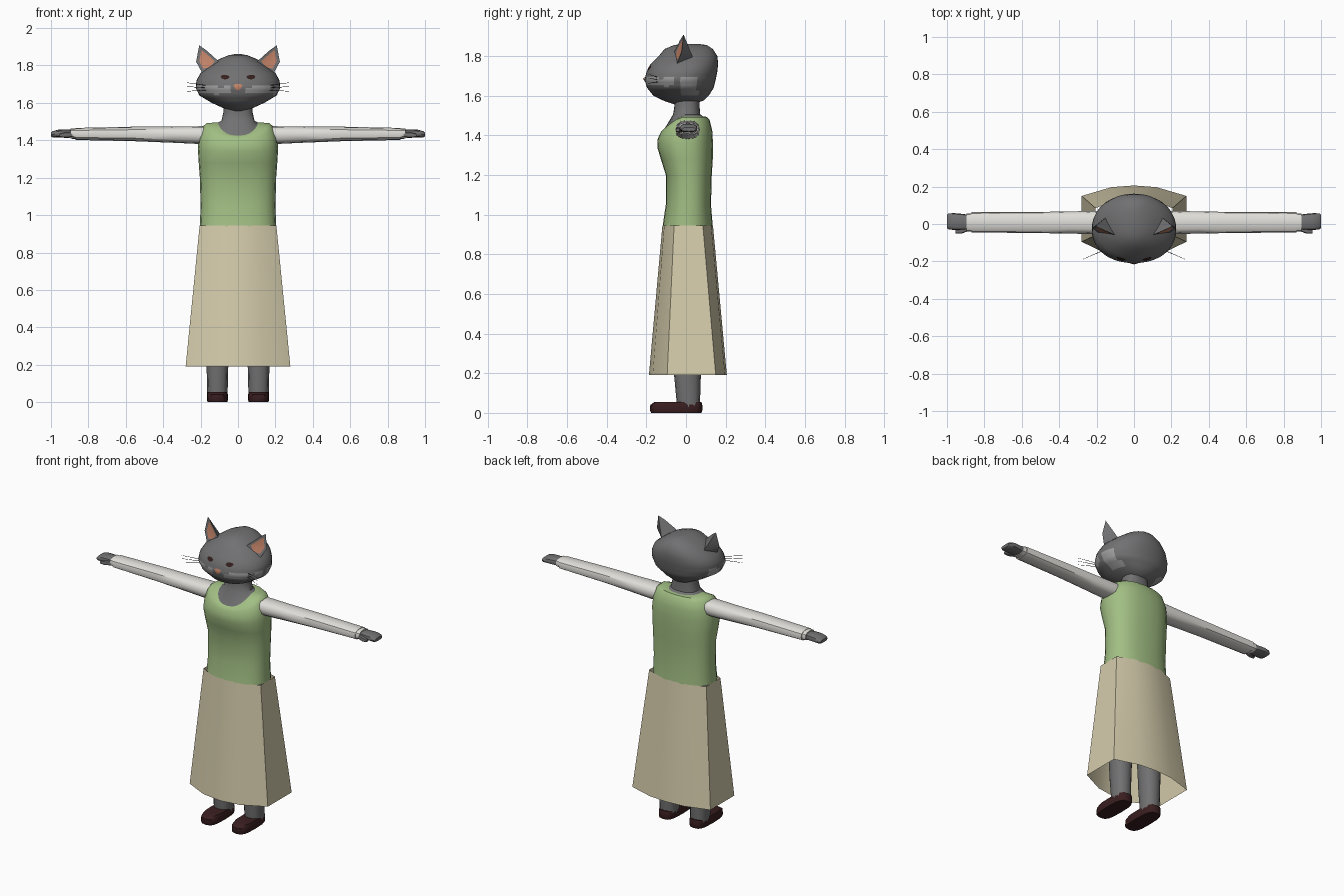
import bpy, bmesh, math
from mathutils import Vector

if "Cube" in bpy.data.objects:
    bpy.data.objects.remove(bpy.data.objects["Cube"])


def material(name, rgb):
    m = bpy.data.materials.new(name)
    m.diffuse_color = (*rgb, 1)
    m.use_nodes = True
    m.node_tree.nodes["Principled BSDF"].inputs["Base Color"].default_value = m.diffuse_color
    return m


FUR = material("grey fur", (0.165, 0.165, 0.17))
PALE = material("pale fur", (0.34, 0.34, 0.34))
GREEN = material("green top", (0.36, 0.52, 0.23))
CREAM = material("cream skirt", (0.66, 0.60, 0.41))
WHITE = material("white sleeve", (0.74, 0.73, 0.69))
SHOE = material("dark brown leather", (0.042, 0.013, 0.014))
SALMON = material("salmon skin", (0.55, 0.23, 0.14))
DARK = material("eye brown", (0.035, 0.014, 0.012))
BLACK = material("whisker black", (0.03, 0.03, 0.03))


def finish(name, bm, mats, mirror=False, angle=40):
    me = bpy.data.meshes.new(name)
    bm.to_mesh(me)
    bm.free()
    for m in mats:
        me.materials.append(m)
    me.polygons.foreach_set("use_smooth", [True] * len(me.polygons))
    me.set_sharp_from_angle(angle=math.radians(angle))
    ob = bpy.data.objects.new(name, me)
    bpy.context.collection.objects.link(ob)
    if mirror:
        mod = ob.modifiers.new("Mirror", 'MIRROR')
        mod.use_mirror_merge = False
    return ob


def loft(name, rings, mats, caps=(True, True), rule=None, mirror=False, angle=40):
    """Skin a list of closed rings; rule(face centre, ring index) picks the material."""
    bm = bmesh.new()
    vs = [[bm.verts.new(p) for p in r] for r in rings]
    n = len(rings[0])
    for i in range(len(vs) - 1):
        for j in range(n):
            k = (j + 1) % n
            f = bm.faces.new((vs[i][j], vs[i][k], vs[i + 1][k], vs[i + 1][j]))
            if rule:
                f.material_index = rule(f.calc_center_median(), i)
    if caps[0]:
        bm.faces.new(vs[0][::-1])
    if caps[1]:
        f = bm.faces.new(vs[-1])
        if rule:
            f.material_index = rule(f.calc_center_median(), len(vs) - 2)
    bmesh.ops.recalc_face_normals(bm, faces=bm.faces)
    return finish(name, bm, mats, mirror, angle)


def unit(n, p):
    """Superellipse outline of n points."""
    for i in range(n):
        a = 2 * math.pi * i / n
        c, s = math.cos(a), math.sin(a)
        yield (math.copysign(abs(c) ** (2 / p), c), math.copysign(abs(s) ** (2 / p), s))


def level(z, rx, front, back, n=24, p=2.4, cx=0.0, drop=0.0):
    """Horizontal ring; drop lowers its front."""
    cy, ry = (front + back) / 2, (back - front) / 2
    return [(cx + rx * u, cy + ry * v, z - drop * max(0, -v) ** 1.5) for u, v in unit(n, p)]


def upright(x, zc, rz, yc, ry, n=12, p=2.6):
    """Ring across the arm direction."""
    return [(x, yc + ry * u, zc + rz * v) for u, v in unit(n, p)]


# --- Torso with scooped neckline, then neck ---
loft("torso", [
    level(0.94, 0.204, -0.118, 0.135), level(1.05, 0.200, -0.102, 0.126),
    level(1.20, 0.204, -0.102, 0.130), level(1.28, 0.210, -0.127, 0.135),
    level(1.36, 0.215, -0.145, 0.136, drop=0.02), level(1.42, 0.208, -0.143, 0.133, drop=0.04),
    level(1.475, 0.188, -0.132, 0.120, drop=0.07), level(1.493, 0.165, -0.126, 0.105, drop=0.075),
    level(1.495, 0.105, -0.112, 0.085, drop=0.07)], [GREEN], (False, False))
loft("neck", [
    level(1.495, 0.106, -0.113, 0.086, drop=0.07), level(1.505, 0.088, -0.065, 0.072),
    level(1.55, 0.078, -0.058, 0.068), level(1.62, 0.075, -0.058, 0.068)], [FUR])


# --- Skirt, faceted and open at the hem ---
def skirt_ring(z, half):
    right = [(x, y, z) for x, y in half]
    return right + [(-x, y, z) for x, y, z in right[-2:0:-1]]


waist = [(0, -.119), (.11, -.110), (.205, -.06), (.205, .085), (.10, .127), (0, .136)]
hem = [(0, -.187), (.13, -.168), (.28, -.095), (.28, .15), (.12, .197), (0, .206)]
mix = lambda t: [(a[0] + (b[0] - a[0]) * t, a[1] + (b[1] - a[1]) * t) for a, b in zip(waist, hem)]
loft("skirt", [skirt_ring(0.945 - 0.755 * t, mix(t)) for t in (0, 0.35, 0.7, 1)],
     [CREAM], (False, False))

# --- Legs and shoes ---
loft("leg", [
    level(0.03, 0.054, -0.045, 0.070, 12, cx=0.11), level(0.19, 0.058, -0.060, 0.075, 12, cx=0.11),
    level(0.50, 0.072, -0.070, 0.080, 12, cx=0.11), level(0.88, 0.085, -0.080, 0.090, 12, cx=0.105)],
    [FUR], mirror=True)
loft("shoe", [
    level(0.0, 0.052, -0.176, 0.078, 16, 3.2, 0.11), level(0.012, 0.056, -0.182, 0.082, 16, 3.2, 0.11),
    level(0.040, 0.056, -0.180, 0.082, 16, 3.2, 0.11), level(0.054, 0.052, -0.160, 0.078, 16, 3.2, 0.11)],
    [SHOE], mirror=True)

# --- Arms ---
loft("sleeve", [
    upright(0.15, 1.430, 0.046, 0.008, 0.060), upright(0.22, 1.428, 0.047, 0.008, 0.062),
    upright(0.35, 1.430, 0.043, 0.008, 0.059), upright(0.55, 1.434, 0.039, 0.008, 0.056),
    upright(0.87, 1.434, 0.032, 0.009, 0.054)], [WHITE], mirror=True)
loft("cuff", [
    upright(0.86, 1.435, 0.029, 0.008, 0.050), upright(0.895, 1.436, 0.027, 0.009, 0.047)],
    [WHITE], mirror=True)
loft("hand", [
    upright(0.87, 1.435, 0.020, 0.010, 0.036), upright(0.915, 1.436, 0.023, 0.011, 0.043),
    upright(0.96, 1.436, 0.021, 0.013, 0.045), upright(0.99, 1.432, 0.017, 0.014, 0.043),
    upright(1.00, 1.430, 0.010, 0.014, 0.036)], [FUR], mirror=True)
loft("thumb", [
    upright(0.885, 1.430, 0.013, -0.022, 0.016, 8), upright(0.925, 1.428, 0.014, -0.037, 0.015, 8),
    upright(0.955, 1.426, 0.008, -0.042, 0.009, 8)], [FUR], mirror=True)

# --- Head: rows of height, half width, front, back ---
HEAD = [(1.556, .025, -.06, .03), (1.575, .085, -.115, .09), (1.60, .14, -.165, .115),
        (1.64, .207, -.197, .14), (1.68, .226, -.209, .15), (1.72, .222, -.199, .158),
        (1.76, .20, -.178, .162), (1.80, .15, -.137, .158), (1.835, .10, -.108, .135),
        (1.855, .05, -.06, .105), (1.861, .015, -.01, .06)]
HP = 2.15


def head_at(z):
    for a, b in zip(HEAD, HEAD[1:]):
        if z <= b[0]:
            t = (z - a[0]) / (b[0] - a[0])
            return [p + (q - p) * t for p, q in zip(a, b)]
    return list(HEAD[-1])


def on_face(x, z, off):
    """Point on the front of the head, lifted by off."""
    _, rx, f, b = head_at(z)
    k = max(0.0, 1 - (abs(x) / rx) ** HP) ** (1 / HP)
    return Vector((x, (f + b) / 2 - (b - f) / 2 * k - off, z))


def fur_rule(c, i):
    a, jag = abs(c.x), 0.008 * math.sin(c.x * 90 + c.y * 60)
    muzzle = c.y < -0.05 and a > 0.035 and 1.652 + jag < c.z < 1.69 + jag
    cheek = -0.03 < c.y < 0.06 and a > 0.11 and 1.592 + jag < c.z < 1.688 + jag
    return 1 if muzzle or cheek else 0


heights = []
for a, b in zip(HEAD, HEAD[1:]):
    steps = 3 if 1.59 < a[0] < 1.70 else 1
    heights += [a[0] + (b[0] - a[0]) * s / steps for s in range(steps)]
heights.append(HEAD[-1][0])
loft("head", [level(*head_at(z), n=40, p=HP) for z in heights], [FUR, PALE], rule=fur_rule, angle=50)


# --- Eyes and nose as thin plates following the face ---
def plate(name, outline, mat, off, bump=0.0, mirror=False):
    bm = bmesh.new()
    cx = sum(p[0] for p in outline) / len(outline)
    cz = sum(p[1] for p in outline) / len(outline)
    mid = bm.verts.new(on_face(cx, cz, off + bump))
    rim = [bm.verts.new(on_face(x, z, off)) for x, z in outline]
    for i in range(len(rim)):
        f = bm.faces.new((mid, rim[i - 1], rim[i]))
        f.normal_update()
        if f.normal.y > 0:
            f.normal_flip()
    finish(name, bm, [mat], mirror)


plate("eye", [(.045, 1.738), (.052, 1.746), (.068, 1.750), (.085, 1.748), (.093, 1.742),
              (.086, 1.730), (.070, 1.725), (.054, 1.729)], DARK, 0.005, mirror=True)
plate("nose", [(-.025, 1.692), (-.016, 1.700), (.016, 1.700), (.025, 1.692),
               (.010, 1.672), (0, 1.666), (-.010, 1.672)], SALMON, 0.004, 0.004)

# --- Ears: rim, recessed lining and a pointed back ---
bm = bmesh.new()
rim = [Vector(p) for p in ((.207, -.012, 1.908), (.168, -.030, 1.880), (.103, -.058, 1.822),
                           (.135, -.062, 1.775), (.192, -.045, 1.762), (.224, -.022, 1.820))]
centre = sum(rim, Vector()) / len(rim)
outer = [bm.verts.new(p) for p in rim]
inner = [bm.verts.new(centre + (p - centre) * 0.68 + Vector((0, 0.004, 0))) for p in rim]
back = bm.verts.new((.150, .035, 1.790))
for i in range(len(rim)):
    bm.faces.new((outer[i - 1], outer[i], inner[i], inner[i - 1]))
    bm.faces.new((outer[i], outer[i - 1], back))
bm.faces.new(inner).material_index = 1
bmesh.ops.recalc_face_normals(bm, faces=bm.faces)
finish("ear", bm, [FUR, SALMON], mirror=True)

# --- Whiskers ---
for z0, z1 in ((1.690, 1.708), (1.680, 1.687), (1.670, 1.662)):
    loft("whisker", [upright(0.15, z0, 0.002, -0.135, 0.002, 4, 2),
                     upright(0.272, z1, 0.001, -0.188, 0.001, 4, 2)], [BLACK], mirror=True)
